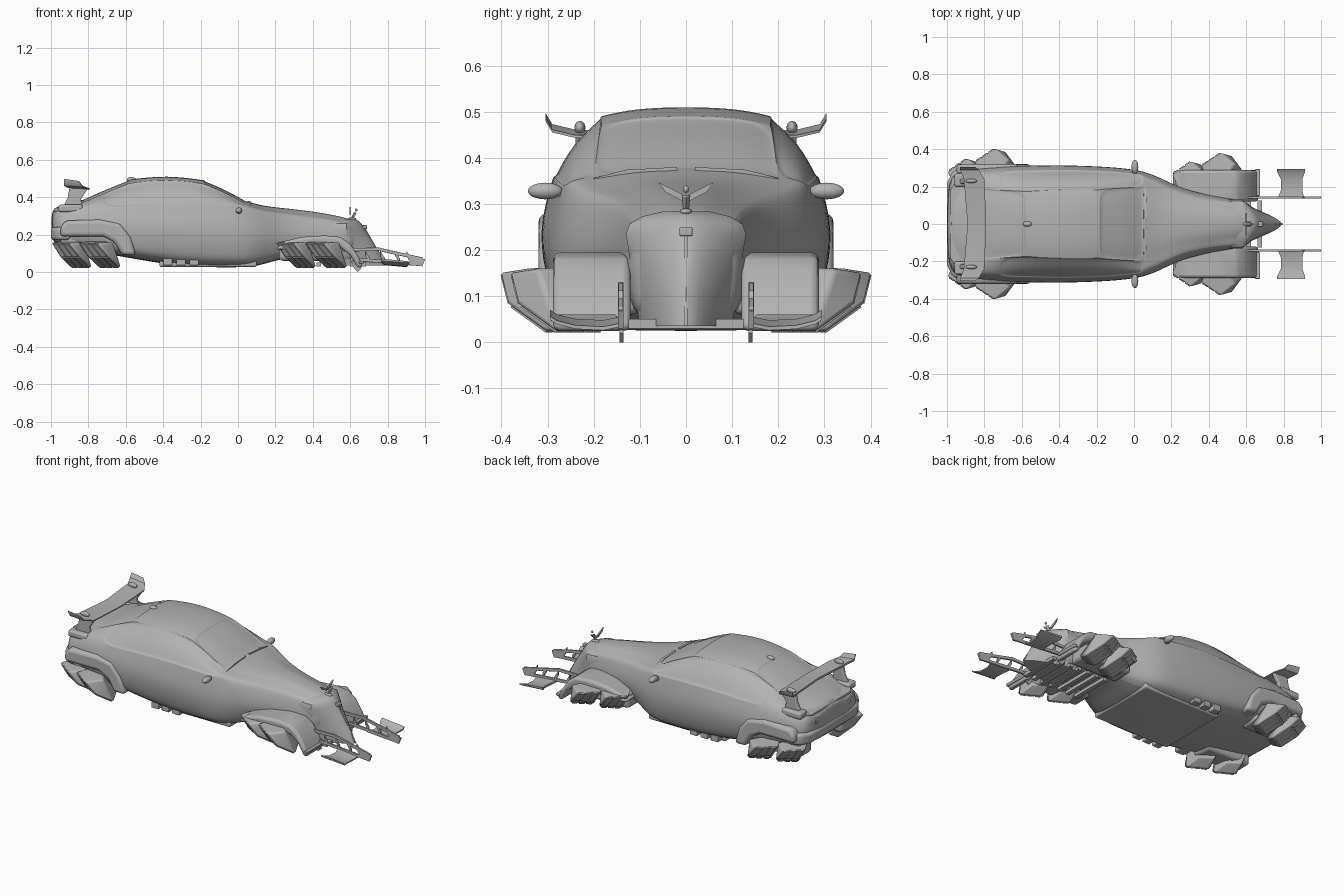
import bpy, bmesh, math
from mathutils import Vector

cube = bpy.data.objects.get("Cube")
if cube:
    bpy.data.objects.remove(cube)

grey = bpy.data.materials.new("body_grey")
grey.use_nodes = True
grey.diffuse_color = (0.45, 0.45, 0.45, 1)
grey.node_tree.nodes["Principled BSDF"].inputs["Base Color"].default_value = (0.45, 0.45, 0.45, 1)


def finish(name, bm, bevel=0, mirror=False, subsurf=0, angle=35):
    """Turn a bmesh into a shaded object with its modifiers."""
    bmesh.ops.recalc_face_normals(bm, faces=bm.faces)
    mesh = bpy.data.meshes.new(name)
    bm.to_mesh(mesh)
    bm.free()
    obj = bpy.data.objects.new(name, mesh)
    bpy.context.collection.objects.link(obj)
    mesh.materials.append(grey)
    if bevel:
        mod = obj.modifiers.new("Bevel", "BEVEL")
        mod.width, mod.segments = bevel, 3
        mod.limit_method = "ANGLE"
    if mirror:
        mod = obj.modifiers.new("Mirror", "MIRROR")
        mod.use_axis = (False, True, False)
        mod.use_mirror_merge = False
    if subsurf:
        mod = obj.modifiers.new("Subdivision", "SUBSURF")
        mod.levels = mod.render_levels = subsurf
    bpy.ops.object.select_all(action="DESELECT")
    obj.select_set(True)
    bpy.context.view_layer.objects.active = obj
    bpy.ops.object.shade_smooth_by_angle(angle=math.radians(angle))


def hull(name, points, **kw):
    bm = bmesh.new()
    for p in points:
        bm.verts.new(p)
    bmesh.ops.convex_hull(bm, input=bm.verts)
    bmesh.ops.dissolve_limit(bm, angle_limit=0.02, verts=bm.verts, edges=bm.edges)
    finish(name, bm, **kw)


def prism(name, profile, y0, y1, **kw):
    """Extrude a side profile (x, z) from y0 to y1."""
    bm = bmesh.new()
    face = bm.faces.new([bm.verts.new((x, y0, z)) for x, z in profile])
    new = bmesh.ops.extrude_face_region(bm, geom=[face])["geom"]
    for v in new:
        if isinstance(v, bmesh.types.BMVert):
            v.co.y = y1
    finish(name, bm, **kw)


def box(name, x, y, z, **kw):
    hull(name, [(a, b, c) for a in x for b in y for c in z], **kw)


def ball(name, centre, size, **kw):
    bm = bmesh.new()
    bmesh.ops.create_uvsphere(bm, u_segments=20, v_segments=12, radius=1)
    for v in bm.verts:
        v.co = Vector(c + s * p for c, s, p in zip(centre, size, v.co))
    finish(name, bm, angle=60, **kw)


def loft(bm, rings):
    """Bridge closed rings of equal length; returns faces keyed by (ring, segment)."""
    rows = [[bm.verts.new(p) for p in ring] for ring in rings]
    n, faces = len(rows[0]), {}
    for i in range(len(rows) - 1):
        for k in range(n):
            m = (k + 1) % n
            faces[i, k] = bm.faces.new((rows[i][k], rows[i][m], rows[i + 1][m], rows[i + 1][k]))
    bm.faces.new(rows[0])
    bm.faces.new(rows[-1])
    return faces


# Main body: x, top, roof half width, belt half width, belt z, widest, widest z, floor half width, floor z
stations = [
    (-1, .33, .12, .19, .30, .22, .24, .18, .17),
    (-.96, .355, .17, .255, .32, .285, .25, .24, .14),
    (-.84, .385, .2, .28, .34, .305, .25, .27, .12),
    (-.72, .44, .18, .285, .345, .315, .25, .28, .1),
    (-.58, .495, .175, .285, .35, .32, .25, .29, .075),
    (-.38, .519, .185, .29, .36, .325, .24, .28, .04),
    (-.18, .491, .185, .285, .355, .318, .22, .27, .025),
    (-.06, .441, .192, .277, .346, .308, .21, .265, .025),
    (.05, .378, .2, .265, .335, .292, .2, .255, .025),
    (.14, .352, .165, .23, .31, .257, .2, .205, .04),
    (.25, .342, .11, .172, .29, .2, .19, .15, .08),
    (.42, .322, .085, .135, .26, .155, .18, .12, .06),
    (.56, .296, .075, .12, .25, .135, .17, .11, .045),
    (.64, .27, .06, .1, .22, .11, .16, .1, .04),
]
rings = []
for x, top, rw, bw, bz, w, wz, fw, fz in stations:
    half = [(0, top), (rw * .6, top - .003), (rw, top - .02),
            ((rw + bw) / 2 + .014, (top - .02 + bz) / 2 + .008), (bw, bz), (w, wz),
            (w * .4 + fw * .6, wz * .35 + fz * .65), (fw * .94, fz), (0, fz)]
    rings.append([(x, y, z) for y, z in half] + [(x, -y, z) for y, z in half[-2:0:-1]])
bm = bmesh.new()
faces = loft(bm, rings)
bmesh.ops.recalc_face_normals(bm, faces=bm.faces)
crease = bm.edges.layers.float.new("crease_edge")


def panel(first, last, segments):
    """Sink a region of the body as a creased panel."""
    picked = [f for (i, k), f in faces.items() if first <= i < last and k in segments]
    bmesh.ops.inset_region(bm, faces=picked, thickness=.007, depth=-.004, use_even_offset=True)
    for e in {e for f in picked for e in f.edges}:
        for f in e.link_faces:
            if f not in picked:
                e[crease] = .5
                for rim in f.edges:
                    if not set(rim.verts) & set(e.verts):
                        rim[crease] = .5


panel(6, 8, (0, 1, 14, 15))      # windscreen
panel(2, 4, (0, 1, 14, 15))      # rear screen
panel(3, 8, (2, 3))              # side windows
panel(3, 8, (12, 13))
finish("body", bm, subsurf=2, angle=40)

# Grille: pointed in plan, raked forward towards the bottom
bm = bmesh.new()
rings = []
for z, tip, w in ((.035, .79, .1), (.1, .76, .11), (.18, .71, .122), (.235, .675, .13),
                  (.258, .66, .122), (.273, .645, .095), (.284, .62, .05)):
    arc = [(.58 + (tip - .58) * (1 - abs(t / 8) ** 1.6), w * t / 8, z) for t in range(-8, 9)]
    rings.append([(.5, -w, z)] + arc + [(.5, w, z)])
loft(bm, rings)
finish("grille", bm)
box("grille_emblem", (.66, .69), (-.014, .014), (.23, .25), bevel=.004)
prism("grille_rib", [(.67, .23), (.683, .23), (.796, .035), (.78, .035)], -.003, .003)

# Front fenders with curved shields, and rear wheel-arch bulges
prism("front_fender", [(.2, .12), (.25, .165), (.34, .187), (.46, .195), (.55, .187), (.6, .15),
                       (.64, .09), (.67, .03), (.64, .02), (.6, .09), (.55, .13), (.4, .12)],
      .12, .288, bevel=.018, mirror=True)
prism("shield_lip", [(.645, .045), (.67, .045), (.675, .06), (.65, .06)], .15, .293,
      bevel=.004, mirror=True)
prism("rear_fender", [(-.95, .24), (-.92, .275), (-.74, .28), (-.63, .26), (-.575, .19),
                      (-.545, .09), (-.62, .09), (-.66, .16), (-.72, .19), (-.95, .19)],
      .2, .32, bevel=.02, mirror=True)
hull("rear_bumper", [(x, s * y, z) for x, y in ((-1, .22), (-.97, .28), (-.9, .312))
                     for s in (-1, 1) for z in (.17, .24)], bevel=.018)
hull("tail_ledge", [(x, s * y, z) for x, y in ((-.985, .18), (-.95, .23), (-.9, .25))
                    for s in (-1, 1) for z in (.322, .342)], bevel=.006)
box("tail_lamp", (-.995, -.97), (.07, .17), (.27, .295), bevel=.004, mirror=True)
box("rear_hub", (-.95, -.65), (.14, .27), (.08, .2), bevel=.02, mirror=True)
box("front_hub", (.22, .54), (.1, .24), (.06, .16), bevel=.02, mirror=True)


# Tilted lift pods, each with slatted outer face
def pod(name, cx, dy, scale):
    def place(x, y, z):
        return Vector((cx + x * scale, y + dy, z))
    a, b = place(-.105, .325, .158), place(.005, .397, .15)
    e, f = place(.01, .235, .022), place(.125, .295, .022)
    mid_a, mid_b = place(-.055, .312, .083), place(.062, .38, .083)
    back = [place(.08, .335, .16), place(-.03, .18, .168),
            place(.1, .22, .06), place(.02, .17, .06)]
    hull(name, [a, b, mid_a, mid_b, e, f] + back, bevel=.009, mirror=True)
    for top, low, row in (((a, b), (mid_a, mid_b), "upper"), ((mid_a, mid_b), (e, f), "lower")):
        out = (top[1] - top[0]).cross(low[0] - top[0]).normalized()
        if out.y < 0:
            out = -out
        for n in range(3):
            u0, u1 = .07 + n * .3, .33 + n * .3
            quad = [p.lerp(q, u) for u in (u0, u1) for p, q in (top, low)]
            c = sum(quad, Vector()) / 4
            quad = [c + (q - c) * .9 for q in quad]
            hull(f"{name}_{row}_slat_{n}", [q + out * d for q in quad for d in (-.006, .005)],
                 mirror=True)


pod("rear_pod_inner", -.9, -.045, .95)
pod("rear_pod_outer", -.75, .008, 1)
pod("front_pod_inner", .3, -.06, .95)
pod("front_pod_outer", .46, -.014, 1)


# Front arms: open frames carrying small winglets
def arm_bar(name, p, q, r=.009):
    hull(name, [(x, y, z + dz) for x, z in (p, q) for y in (.136, .147) for dz in (r, -r)],
         bevel=.002, mirror=True)


arm_bar("arm_top", (.56, .118), (.76, .122))
arm_bar("arm_top_front", (.75, .122), (.99, .068))
arm_bar("arm_bottom", (.6, .07), (.98, .04))
for n, x in enumerate((.68, .76, .84, .9)):
    arm_bar(f"arm_brace_{n}", (x, .1), (x + .025, .06), .014)
prism("arm_tip", [(.92, .085), (1, .068), (.985, .03), (.92, .04)], .136, .147, mirror=True)
prism("arm_keel", [(.58, .13), (.62, .13), (.66, .02), (.64, 0), (.62, .02)], .136, .144, mirror=True)
bm = bmesh.new()
rings = []
for y, x0, x1, z in ((.14, .77, .91, .05), (.18, .785, .9, .042), (.24, .785, .9, .045),
                     (.28, .765, .915, .055), (.295, .765, .915, .065)):
    rings.append([(x0, y, z + .006), (x1, y, z - .008), (x1, y, z - .016), (x0, y, z - .006)])
loft(bm, rings)
finish("arm_winglet", bm, mirror=True)

# Rear wing with raised tips on two posts
bm = bmesh.new()
rings = []
for y, x0, x1, z in ((-.305, -.93, -.85, .49), (-.29, -.93, -.83, .465), (-.24, -.91, -.8, .453),
                     (0, -.89, -.79, .45), (.24, -.91, -.8, .453), (.29, -.93, -.83, .465),
                     (.305, -.93, -.85, .49)):
    rings.append([(x0, y, z + .008), (x1, y, z - .004), (x1, y, z - .01), (x0, y, z - .004)])
loft(bm, rings)
finish("rear_wing", bm)
prism("wing_post", [(-.94, .34), (-.83, .35), (-.84, .39), (-.8, .45), (-.9, .455), (-.91, .4)],
      .215, .24, bevel=.006, mirror=True)
box("wing_foot", (-.96, -.83), (.2, .27), (.32, .36), bevel=.012, mirror=True)
ball("wing_pivot", (-.87, .23, .465), (.03, .012, .015), mirror=True)

# Mirrors, wipers and roof aerial
ball("door_mirror", (.005, .305, .328), (.018, .038, .018), mirror=True)
box("mirror_stalk", (-.01, .01), (.255, .3), (.315, .325), mirror=True)
hull("wiper", [(x + dx, y, z + dz) for x, y, z in ((.06, .02, .376), (.062, .13, .37), (.058, .2, .352))
               for dx in (-.008, .006) for dz in (-.004, .004)], mirror=True)
ball("roof_aerial", (-.57, 0, .495), (.025, .014, .012))

# Winged bonnet ornament
ball("ornament_base", (.61, 0, .283), (.025, .014, .008))
hull("ornament_body", [(.6, -.006, .28), (.6, .006, .28), (.615, 0, .28),
                       (.62, -.01, .32), (.62, .01, .32), (.635, 0, .315)], bevel=.002)
ball("ornament_head", (.632, 0, .332), (.007, .006, .008))
hull("ornament_wing", [(x, y, z) for y, z in ((.005, .305), (.005, .32), (.06, .347), (.045, .326))
                       for x in (.595, .602)], mirror=True)

# Underside: floor pan, side vents and slats beneath the nose
box("floor_pan", (-.42, .1), (-.22, .22), (.027, .06), bevel=.01)
for n in range(3):
    x = -.4 + n * .07
    box(f"sill_vent_{n}", (x, x + .05), (.22, .265), (.035, .075), bevel=.004, mirror=True)
for n in range(7):
    x = .3 + n * .06
    box(f"nose_slat_{n}", (x, x + .025), (-.125, .125), (.03, .05))
